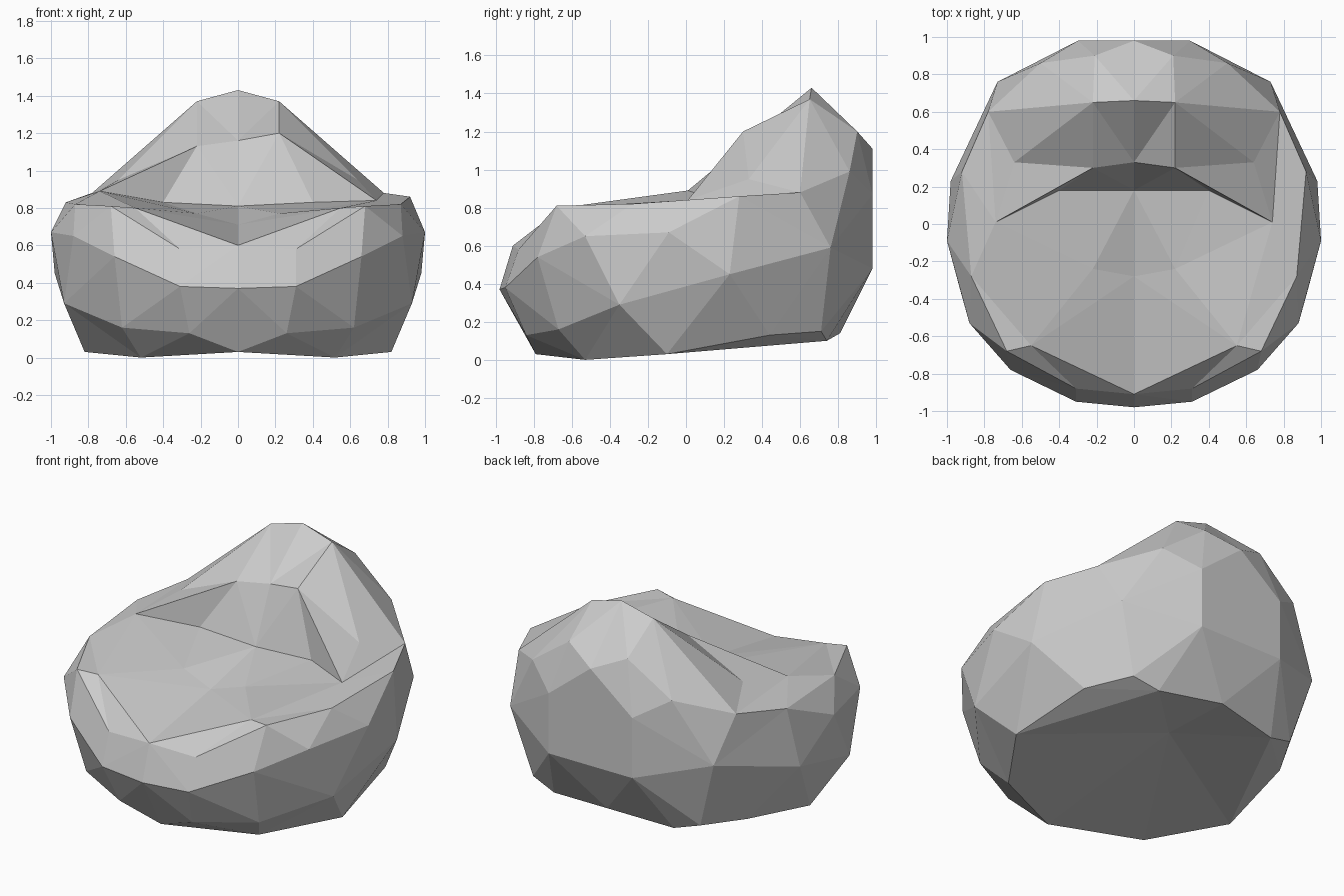
import bpy
import bmesh
from mathutils import Vector

# Remove the default object
default_cube = bpy.data.objects.get("Cube")
if default_cube:
    bpy.data.objects.remove(default_cube, do_unlink=True)


def make_material(name, colour):
    material = bpy.data.materials.new(name)
    material.use_nodes = True
    material.diffuse_color = colour
    shader = material.node_tree.nodes["Principled BSDF"]
    shader.inputs["Base Color"].default_value = colour
    shader.inputs["Roughness"].default_value = 0.8
    return material


# Points that several contours share
front_tip = (0, -.91, .6)
arm_top = (.92, .28, .86)
arm_end = (.78, .6, .88)
arm_inner = (.74, .01, .84)
toe = (0, -.79, .03)
front_foot = (.52, -.53, 0)
side_foot = (.82, -.1, .03)
back_foot = (.43, .74, .1)
heel = (0, .81, .14)
back_corner = (.5, .86, .99)
seat_centre = (0, -.28, .71)
seat_side = (.22, -.24, .77)
bolster_side = (.22, .3, 1.2)
bolster_centre = (0, .33, 1.16)
fold_centre = (0, .18, .81)

# Half contours of the bag, each running from the front centre to the back centre
base_hollow = [(0, .32, .16)]
base_inner = [toe, front_foot, side_foot, back_foot, heel]
base_edge = [toe, front_foot, side_foot, (.75, .44, .13), (.6, .71, .15),
             back_foot, heel]
lower_belly = [toe, (.26, -.84, .13), (.62, -.67, .16), (.93, -.35, .29),
               (.98, .23, .45), (.73, .76, .59), (.3, .98, .48), (0, .98, .48)]
upper_belly = [(0, -.98, .37), (.31, -.95, .38), (.66, -.78, .54),
               (.88, -.53, .65), (1, -.09, .67), arm_top, arm_end,
               back_corner, (.3, .98, .87), (0, .98, .85)]
outer_rim = [front_tip, (.31, -.88, .58), (.68, -.68, .81), (.87, -.28, .82),
             arm_top, arm_end, back_corner, (.21, .9, 1.2), (0, .98, 1.11)]
crest = [front_tip, (.55, -.65, .8), arm_inner, arm_end,
         (.22, .65, 1.37), (0, .66, 1.43)]
cushion_edge = [seat_centre, seat_side, arm_inner, (.64, .33, .95),
                bolster_side, bolster_centre]
seat_pad = [seat_centre, seat_side, arm_inner, bolster_side, bolster_centre]
seat_fold = [fold_centre, (.4, .18, .83), fold_centre]

# Uneven stuffing: height changes on the model's right half only
right_sag = {arm_top: -.03, arm_inner: .05, bolster_side: -.07}

bm = bmesh.new()
shared = {}


def vertex(point, side):
    """Return one shared vertex for each position."""
    x, y, z = point
    if side < 0:
        z += right_sag.get(point, 0)
    key = (x * side, y, z)
    if key not in shared:
        shared[key] = bm.verts.new(key)
    return shared[key]


def add_triangle(points):
    """Add a triangle and its mirrored twin, ignoring collapsed ones."""
    if len(set(points)) < 3:
        return
    for side in (1, -1):
        corners = [vertex(p, side) for p in points]
        if bm.faces.get(corners) is None:
            bm.faces.new(corners)


def stitch(first, second):
    """Zip two contours together along the shorter diagonals."""
    i = j = 0
    while i < len(first) - 1 or j < len(second) - 1:
        can_first = i < len(first) - 1
        can_second = j < len(second) - 1
        advance = can_first
        if can_first and can_second:
            step_first = Vector(first[i + 1]) - Vector(second[j])
            step_second = Vector(second[j + 1]) - Vector(first[i])
            advance = step_first.length <= step_second.length
        if advance:
            add_triangle((first[i], first[i + 1], second[j]))
            i += 1
        else:
            add_triangle((first[i], second[j + 1], second[j]))
            j += 1


# Skin the bag from the underside up, over the rim and down into the seat
contours = [base_hollow, base_inner, base_edge, lower_belly, upper_belly,
            outer_rim, crest, cushion_edge, seat_pad, seat_fold]
for lower, upper in zip(contours, contours[1:]):
    stitch(lower, upper)

bmesh.ops.recalc_face_normals(bm, faces=bm.faces[:])

# Soft fabric bag with flat facets
mesh = bpy.data.meshes.new("bean_bag_chair")
bm.to_mesh(mesh)
bm.free()
mesh.materials.append(make_material("light grey fabric", (.6, .6, .6, 1)))
chair = bpy.data.objects.new("bean_bag_chair", mesh)
bpy.context.collection.objects.link(chair)
